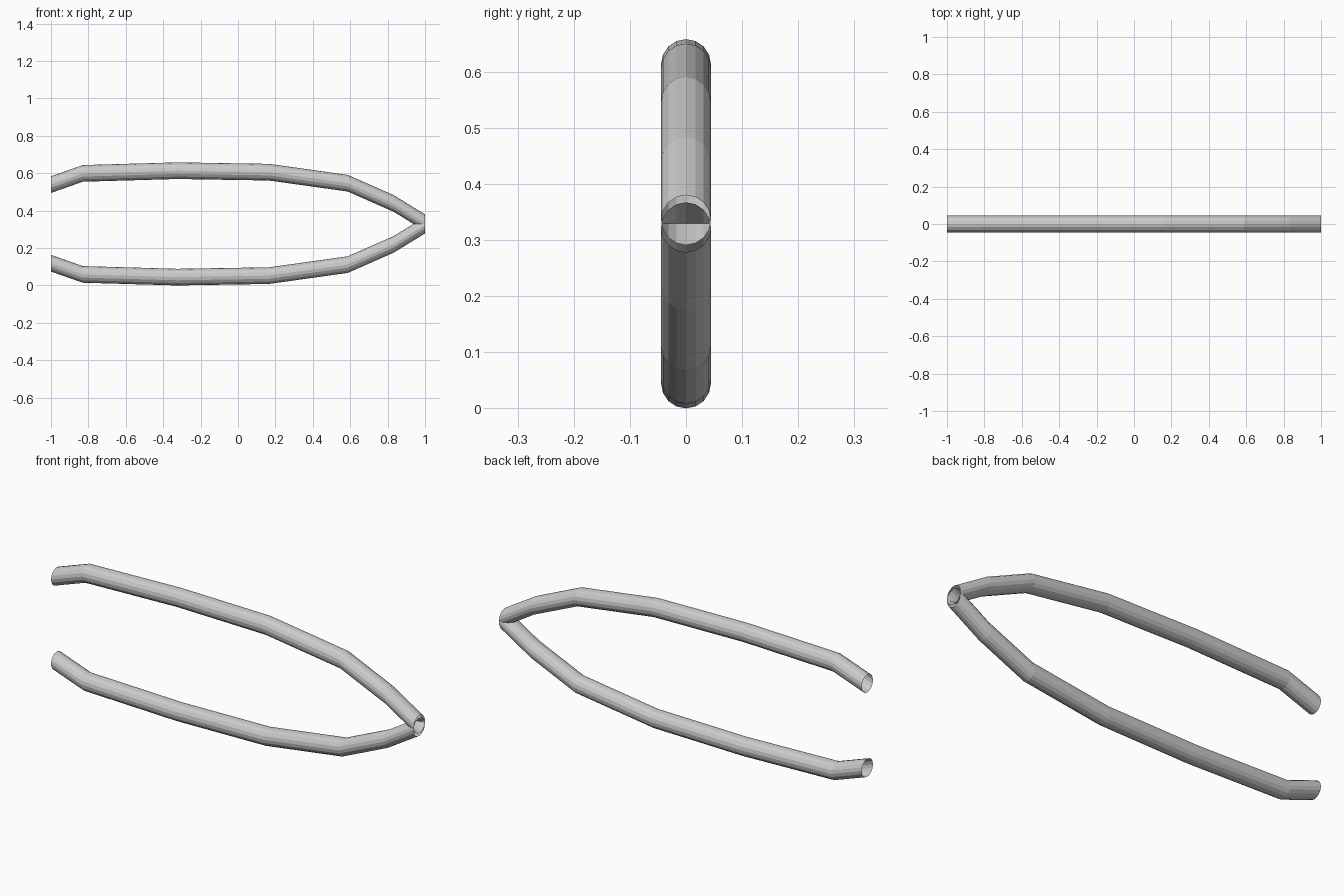
import bpy, bmesh, math

if "Cube" in bpy.data.objects:
    bpy.data.objects.remove(bpy.data.objects["Cube"])

MID_Z = 0.329
RADIUS = 0.0445
SIDES = 16

# Centre line of the upper tube: x, height above the mirror plane
PATH = [(-1.0, 0.210), (-0.83, 0.270), (-0.325, 0.2845), (0.166, 0.2765),
        (0.587, 0.2175), (0.832, 0.1095), (1.0, 0.0065)]


def tube(name, path, side):
    """Open-ended faceted tube with upright rings; side = 1 upper, -1 lower."""
    bm = bmesh.new()
    rings = []
    for x, h in path:
        ring = []
        for i in range(SIDES):
            a = 2 * math.pi * i / SIDES
            ring.append(bm.verts.new((x, RADIUS * math.cos(a),
                                      side * h + RADIUS * math.sin(a))))
        rings.append(ring)
    for r0, r1 in zip(rings, rings[1:]):
        for i in range(SIDES):
            j = (i + 1) % SIDES
            bm.faces.new((r0[i], r1[i], r1[j], r0[j]))
    # Make every wall face outward from the centre line
    f = bm.faces[:][0]
    c = f.calc_center_median()
    f.normal_update()
    if f.normal.y * c.y < 0:
        bmesh.ops.reverse_faces(bm, faces=bm.faces[:])
    mesh = bpy.data.meshes.new(name)
    bm.to_mesh(mesh)
    bm.free()
    obj = bpy.data.objects.new(name, mesh)
    obj.location.z = MID_Z
    bpy.context.collection.objects.link(obj)
    return obj


# Two bowed tubes meeting at the right-hand tip
def build():
    for name, side in (("upper_tube", 1), ("lower_tube", -1)):
        for_obj = tube(name, PATH, side)
        for_obj.data.update()


build()
